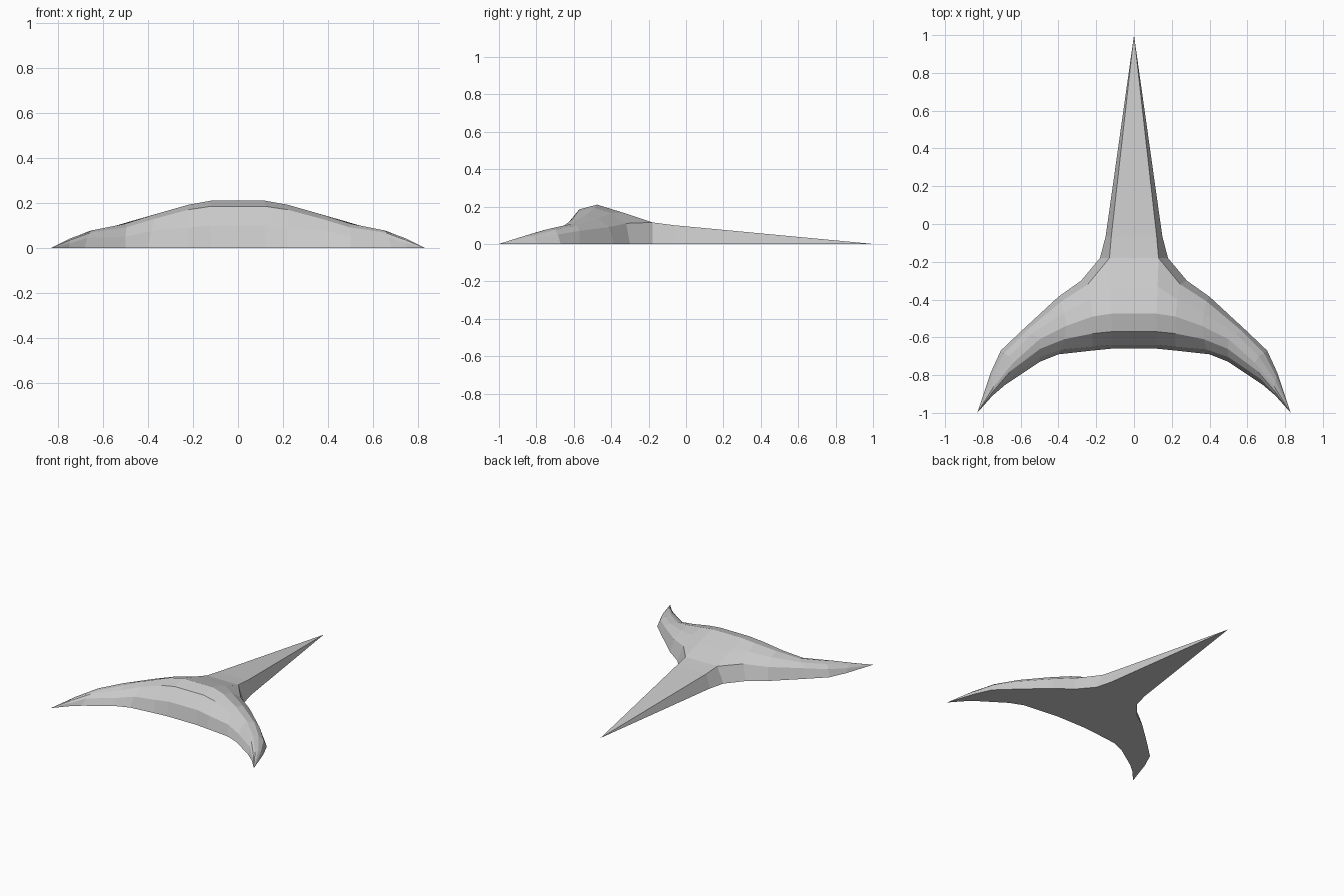
import bpy, bmesh

if "Cube" in bpy.data.objects:
    bpy.data.objects.remove(bpy.data.objects["Cube"])

# Wing cross-sections, front foot -> ridge -> back foot, from near centre outwards
sections = [
    [(.12, -.66, 0), (.12, -.64, .10), (.12, -.57, .185), (.12, -.475, .21),
     (.125, -.33, .165), (.13, -.18, .115), (.18, -.18, 0)],
    [(.22, -.67, 0), (.22, -.65, .09), (.22, -.58, .17), (.22, -.49, .192),
     (.23, -.40, .165), (.245, -.32, .11), (.28, -.30, 0)],
    [(.40, -.69, 0), (.385, -.665, .075), (.37, -.61, .13), (.36, -.54, .152),
     (.37, -.47, .135), (.385, -.41, .09), (.40, -.385, 0)],
    [(.50, -.73, 0), (.50, -.705, .05), (.495, -.66, .092), (.50, -.61, .108),
     (.54, -.58, .10), (.575, -.57, .07), (.60, -.57, 0)],
    [(.68, -.85, 0), (.67, -.82, .045), (.655, -.78, .068), (.64, -.735, .08),
     (.66, -.70, .075), (.69, -.685, .05), (.705, -.67, 0)],
    [(.75, -.91, 0), (.747, -.90, .02), (.745, -.885, .035), (.742, -.86, .044),
     (.748, -.83, .04), (.755, -.81, .028), (.76, -.79, 0)],
]

bm = bmesh.new()
rows = [[bm.verts.new(p) for p in s] for s in sections]
centre = [bm.verts.new((0, y, z)) for _, y, z in sections[0][:6]]
wing_tip = bm.verts.new((.83, -1, 0))
spike_tip = bm.verts.new((0, 1, 0))

# Central body strip and swept wing
for a, b in zip(centre, centre[1:]):
    i = centre.index(a)
    bm.faces.new((a, rows[0][i], rows[0][i + 1], b))
for r, s in zip(rows, rows[1:]):
    for i in range(6):
        bm.faces.new((r[i], s[i], s[i + 1], r[i + 1]))
for i in range(6):
    bm.faces.new((rows[-1][i], wing_tip, rows[-1][i + 1]))

# Long flat-topped spike
mid, top, foot = [bm.verts.new(p) for p in ((0, -.065, .10), (.12, -.065, .10), (.15, -.065, 0))]
bm.faces.new((centre[5], rows[0][5], top, mid))
bm.faces.new((rows[0][5], rows[0][6], foot, top))
bm.faces.new((mid, top, spike_tip))
bm.faces.new((top, foot, spike_tip))

# Flat underside
under = [centre[0]] + [r[0] for r in rows] + [wing_tip]
under += [r[6] for r in reversed(rows)] + [foot, spike_tip]
bm.faces.new(under[::-1])
bmesh.ops.triangulate(bm, faces=[f for f in bm.faces if len(f.verts) > 4])

mesh = bpy.data.meshes.new("crescent_spike")
bm.to_mesh(mesh)
bm.free()
body = bpy.data.objects.new("crescent_spike", mesh)
bpy.context.collection.objects.link(body)
mirror = body.modifiers.new("Mirror", 'MIRROR')
mirror.use_clip = True
